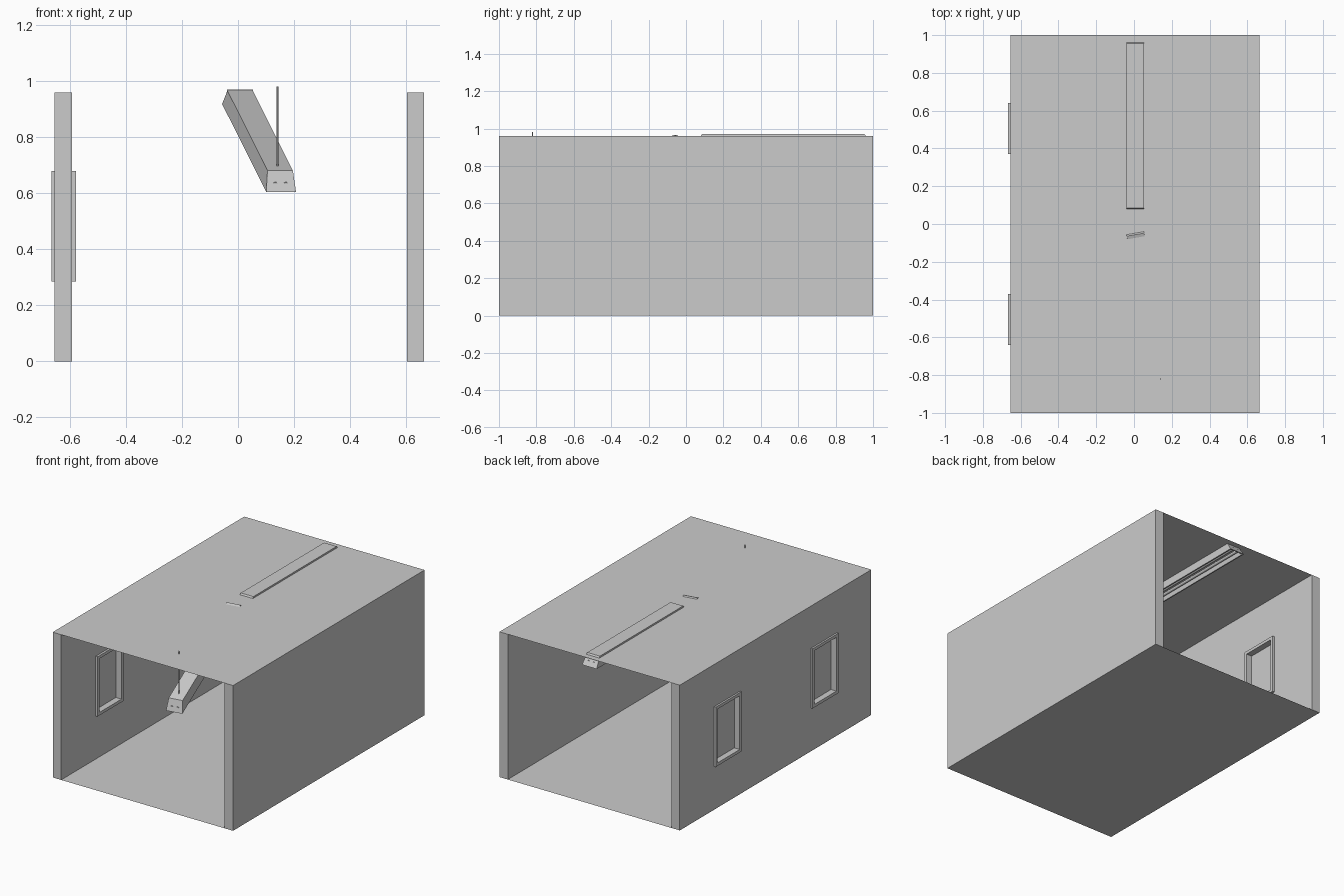
import bpy, bmesh, math
from mathutils import Matrix, Vector

if "Cube" in bpy.data.objects:
    bpy.data.objects.remove(bpy.data.objects["Cube"])


def obj_from(bm, name, matrix=None):
    bmesh.ops.recalc_face_normals(bm, faces=bm.faces)
    me = bpy.data.meshes.new(name)
    bm.to_mesh(me)
    bm.free()
    ob = bpy.data.objects.new(name, me)
    bpy.context.collection.objects.link(ob)
    if matrix:
        ob.matrix_world = matrix
    return ob


def add_box(bm, lo, hi):
    lo, hi = Vector(lo), Vector(hi)
    m = Matrix.Translation((lo + hi) / 2) @ Matrix.Diagonal((*(hi - lo), 1))
    bmesh.ops.create_cube(bm, size=1, matrix=m)


def box(name, lo, hi):
    bm = bmesh.new()
    add_box(bm, lo, hi)
    return obj_from(bm, name)


def sheet(name, z):
    bm = bmesh.new()
    bm.faces.new([bm.verts.new((x, y, z)) for x, y in
                  ((-0.655, -1), (0.664, -1), (0.664, 1), (-0.655, 1))])
    return obj_from(bm, name)


def tube(name, radius, length, matrix):
    bm = bmesh.new()
    bmesh.ops.create_cone(bm, cap_ends=True, segments=12, radius1=radius,
                          radius2=radius, depth=length)
    ob = obj_from(bm, name, matrix)
    for p in ob.data.polygons:
        p.use_smooth = len(p.vertices) == 4
    return ob


# Room shell: thin floor and ceiling, solid walls
H = 0.96
sheet("floor", 0)
sheet("ceiling", H)
box("right_wall", (0.603, -1, 0), (0.664, 1, H))
wall = box("left_wall", (-0.654, -1, 0), (-0.593, 1, H))

# Windows: opening, frame ring and recessed pane
Z0, Z1, T = 0.285, 0.68, 0.02
for i, yc in enumerate((-0.505, 0.505)):
    y0, y1 = yc - 0.135, yc + 0.135
    cutter = box(f"window_cutter_{i}", (-0.8, y0 + T, Z0 + T), (-0.5, y1 - T, Z1 - T))
    cutter.hide_render = True
    cutter.hide_viewport = True
    cutter.display_type = 'WIRE'
    mod = wall.modifiers.new("opening", 'BOOLEAN')
    mod.operation, mod.solver, mod.object = 'DIFFERENCE', 'EXACT', cutter
    bm = bmesh.new()
    xa, xb = -0.666, -0.579
    add_box(bm, (xa, y0, Z0), (xb, y0 + T, Z1))
    add_box(bm, (xa, y1 - T, Z0), (xb, y1, Z1))
    add_box(bm, (xa, y0 + T, Z0), (xb, y1 - T, Z0 + T))
    add_box(bm, (xa, y0 + T, Z1 - T), (xb, y1 - T, Z1))
    obj_from(bm, f"window_frame_{i}")
    box(f"window_pane_{i}", (-0.626, y0 + T, Z0 + T), (-0.62, y1 - T, Z1 - T))


# Ceiling lamp: flared housing with hollow underside, two tubes
def lamp(prefix, matrix):
    h = 0.066
    bm = bmesh.new()
    rings = []
    for w, l, z in ((0.046, 0.435, 0), (0.054, 0.48, -h),
                    (0.046, 0.472, -h), (0.038, 0.43, -0.018)):
        rings.append([bm.verts.new((sx * w, sy * l, z)) for sx, sy in
                      ((-1, -1), (1, -1), (1, 1), (-1, 1))])
    bm.faces.new(rings[0])
    bm.faces.new(rings[-1])
    for a, b in zip(rings, rings[1:]):
        for k in range(4):
            n = (k + 1) % 4
            bm.faces.new((a[k], a[n], b[n], b[k]))
    obj_from(bm, f"{prefix}_housing", matrix)
    for s in (-1, 1):
        m = (matrix @ Matrix.Translation((s * 0.019, 0, -0.045))
             @ Matrix.Rotation(math.pi / 2, 4, 'X'))
        tube(f"{prefix}_tube_{'left' if s < 0 else 'right'}", 0.01, 0.925, m)


lamp("back_lamp", Matrix.Translation((0.007, 0.52, 0.97)))
lamp("hanging_lamp", Matrix.Translation((0.079, -0.461, 0.8235))
     @ Matrix.Rotation(math.radians(10), 4, 'Z')
     @ Matrix.Rotation(math.radians(19.1), 4, 'X'))

# Cord holding the fallen end of the front lamp
tube("hanging_cord", 0.003, 0.29, Matrix.Translation((0.141, -0.82, 0.836)))
